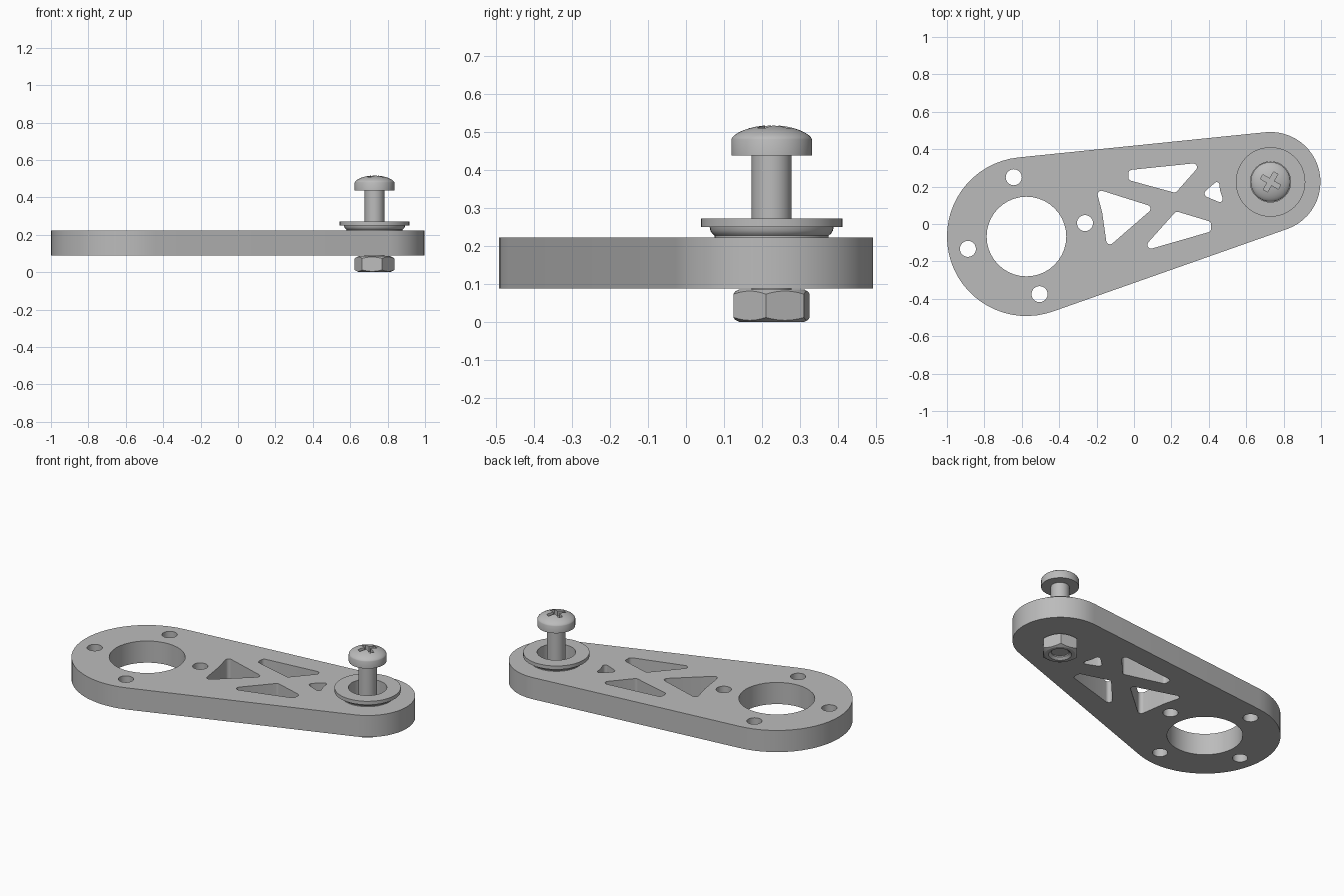
import bpy, bmesh, math
from mathutils import Vector, Matrix

if "Cube" in bpy.data.objects:
    bpy.data.objects.remove(bpy.data.objects["Cube"], do_unlink=True)

# One grey metal for everything
grey = bpy.data.materials.new("grey_metal")
grey.use_nodes = True
grey.diffuse_color = (0.5, 0.5, 0.5, 1)
grey.node_tree.nodes["Principled BSDF"].inputs["Base Color"].default_value = (0.5, 0.5, 0.5, 1)

BIG = Vector((-0.575, -0.067))
SMALL = Vector((0.73, 0.225))
BIG_R, SMALL_R = 0.425, 0.267
BOTTOM, TOP = 0.088, 0.222


def add_object(name, bm, location=(0, 0, 0)):
    bmesh.ops.remove_doubles(bm, verts=bm.verts, dist=1e-5)
    bmesh.ops.recalc_face_normals(bm, faces=bm.faces)
    mesh = bpy.data.meshes.new(name)
    bm.to_mesh(mesh)
    bm.free()
    obj = bpy.data.objects.new(name, mesh)
    obj.location = location
    bpy.context.collection.objects.link(obj)
    mesh.materials.append(grey)
    return obj


def lathe(name, profile, steps=48, closed=True):
    """Spin an (r, z) profile around the screw axis."""
    bm = bmesh.new()
    verts = [bm.verts.new((r, 0, z)) for r, z in profile]
    pairs = list(zip(verts, verts[1:]))
    if closed:
        pairs.append((verts[-1], verts[0]))
    edges = [bm.edges.new(p) for p in pairs]
    bmesh.ops.spin(bm, geom=verts + edges, cent=(0, 0, 0), axis=(0, 0, 1),
                   angle=math.tau, steps=steps)
    return add_object(name, bm, (SMALL.x, SMALL.y, 0))


def boolean(obj, cutter, operation="DIFFERENCE"):
    mod = obj.modifiers.new("cut", "BOOLEAN")
    mod.object, mod.operation, mod.solver = cutter, operation, "EXACT"
    cutter.hide_render = True
    bpy.context.view_layer.update()
    graph = bpy.context.evaluated_depsgraph_get()
    mesh = bpy.data.meshes.new_from_object(obj.evaluated_get(graph))
    obj.modifiers.clear()
    obj.data = mesh
    bpy.data.objects.remove(cutter, do_unlink=True)
    mesh.materials.clear()
    mesh.materials.append(grey)


def arc(center, radius, start, end, steps):
    return [center + radius * Vector((math.cos(a), math.sin(a)))
            for a in (start + (end - start) * i / steps for i in range(steps + 1))]


def circle(center, radius, steps):
    return arc(Vector(center), radius, 0, math.tau, steps)[:-1]


def rounded(corners, radius):
    """Polygon with every corner rounded by an arc."""
    pts, out = [Vector(c) for c in corners], []
    for i, p in enumerate(pts):
        a, b = pts[i - 1] - p, pts[(i + 1) % len(pts)] - p
        half = a.angle(b) / 2
        dist = min(radius / math.tan(half), 0.45 * min(a.length, b.length))
        r = dist * math.tan(half)
        center = p + (a.normalized() + b.normalized()).normalized() * (r / math.sin(half))
        d0 = p + a.normalized() * dist - center
        d1 = p + b.normalized() * dist - center
        start = math.atan2(d0.y, d0.x)
        turn = math.atan2(d0.x * d1.y - d0.y * d1.x, d0.dot(d1))
        out += arc(center, r, start, start + turn, 6)
    return out


# Arm plate: hull of two circles with all through openings
axis = SMALL - BIG
heading = math.atan2(axis.y, axis.x)
spread = math.acos((BIG_R - SMALL_R) / axis.length)
outline = arc(BIG, BIG_R, heading + spread, heading + math.tau - spread, 32)
outline += arc(SMALL, SMALL_R, heading - spread, heading + spread, 24)
loops = [outline, circle(BIG, 0.213, 40)]
for c in [(-0.643, 0.25), (-0.262, 0.005), (-0.888, -0.133), (-0.505, -0.375)]:
    loops.append(circle(c, 0.043, 24))
pockets = [
    [(-0.03, 0.288), (0.366, 0.329), (0.222, 0.166), (-0.03, 0.235)],
    [(-0.203, 0.188), (0.108, 0.09), (-0.143, -0.128), (-0.157, -0.03), (-0.17, 0.06)],
    [(0.225, 0.068), (0.412, 0.012), (0.412, -0.04), (0.03, -0.15)],
    [(0.453, 0.238), (0.46, 0.18), (0.485, 0.105), (0.36, 0.157)],
]
loops += [rounded(p, 0.02) for p in pockets]

curve = bpy.data.curves.new("plate_outline", "CURVE")
curve.dimensions, curve.fill_mode = "2D", "BOTH"
curve.extrude = (TOP - BOTTOM) / 2
for loop in loops:
    spline = curve.splines.new("POLY")
    spline.points.add(len(loop) - 1)
    for point, co in zip(spline.points, loop):
        point.co = (co.x, co.y, 0, 1)
    spline.use_cyclic_u = True
helper = bpy.data.objects.new("plate_outline", curve)
bpy.context.collection.objects.link(helper)
bpy.context.view_layer.update()
flat = bpy.data.meshes.new_from_object(helper.evaluated_get(bpy.context.evaluated_depsgraph_get()))
bm = bmesh.new()
bm.from_mesh(flat)
bmesh.ops.translate(bm, verts=bm.verts, vec=(0, 0, (TOP + BOTTOM) / 2))
bpy.data.objects.remove(helper, do_unlink=True)
plate = add_object("arm_plate", bm)

# Blind seat for the bearing
seat = lathe("seat_cutter", [(0, 0.11), (0.15, 0.11), (0.15, 0.3), (0, 0.3)], closed=False)
boolean(plate, seat)

# Flanged bearing sleeve
bearing = lathe("flanged_bearing", [
    (0.108, 0.11), (0.15, 0.11), (0.15, 0.227), (0.156, 0.232), (0.161, 0.24),
    (0.163, 0.25), (0.186, 0.25), (0.186, 0.272), (0.108, 0.272)])

# Screw: shank and domed head
dome = [(0.106 * math.cos(t), 0.48 + 0.037 * math.sin(t) ** 1.3)
        for t in (math.pi / 2 * i / 8 for i in range(8))]
screw = lathe("screw", [(0, 0.02), (0.0525, 0.02), (0.0525, 0.437), (0.106, 0.437)]
              + dome + [(0, 0.517)], closed=False)

# Cross recess in the head
for turn in (60, 150):
    bm = bmesh.new()
    bmesh.ops.create_cube(bm, size=1)
    bmesh.ops.scale(bm, verts=bm.verts, vec=(0.11, 0.026, 0.08))
    bmesh.ops.rotate(bm, verts=bm.verts, matrix=Matrix.Rotation(math.radians(turn), 3, "Z"))
    boolean(screw, add_object("recess_cutter", bm, (SMALL.x, SMALL.y, 0.525)))

# Hex nut, chamfered by intersecting with a turned ring
bm = bmesh.new()
bmesh.ops.create_cone(bm, cap_ends=True, segments=6, radius1=0.108, radius2=0.108, depth=0.2)
ring = lathe("nut_ring", [(0.065, 0.002), (0.085, 0.002), (0.112, 0.016), (0.112, 0.073),
                          (0.085, 0.088), (0.05, 0.088), (0.05, 0.015)])
# Put the first corner just off the x axis
corner = max(bm.verts, key=lambda v: v.co.x).co
aim = math.radians(-8) - math.atan2(corner.y, corner.x)
bmesh.ops.rotate(bm, verts=bm.verts, matrix=Matrix.Rotation(aim, 3, "Z"))
nut = add_object("hex_nut", bm, (SMALL.x, SMALL.y, 0.044))
boolean(nut, ring, "INTERSECT")
nut.location.z -= 0.002

# Smooth round walls, keep sharp edges
bpy.ops.object.select_all(action="DESELECT")
for obj in (plate, bearing, screw, nut):
    obj.select_set(True)
bpy.context.view_layer.objects.active = plate
bpy.ops.object.shade_smooth_by_angle(angle=math.radians(25))
